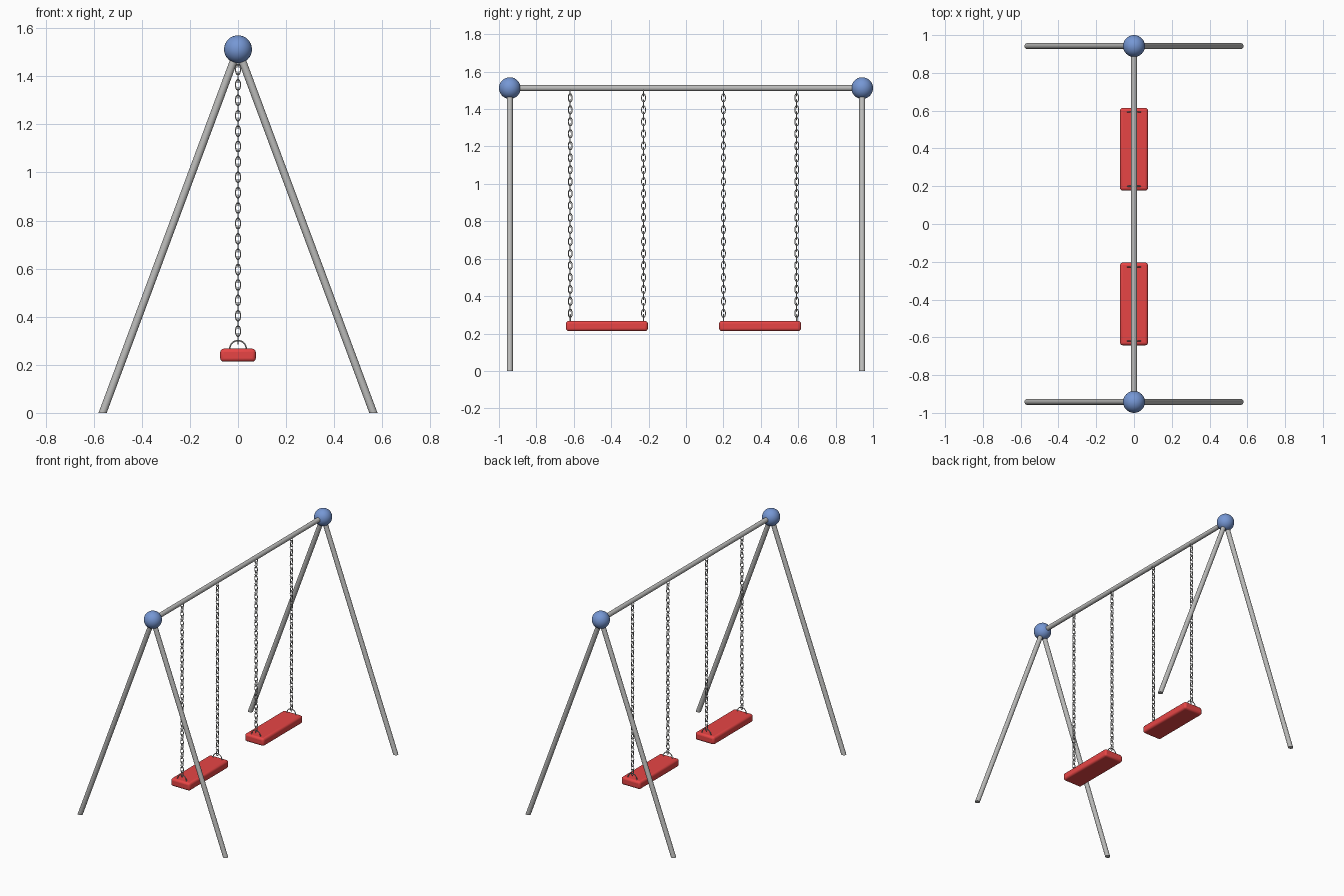
import bpy, bmesh
from math import pi, hypot, sin
from mathutils import Matrix

cube = bpy.data.objects.get("Cube")
if cube:
    bpy.data.objects.remove(cube, do_unlink=True)


def material(name, color):
    m = bpy.data.materials.new(name)
    m.use_nodes = True
    m.diffuse_color = (*color, 1)
    m.node_tree.nodes["Principled BSDF"].inputs["Base Color"].default_value = (*color, 1)
    return m


steel = material("grey steel", (0.5, 0.5, 0.49))
blue = material("blue", (0.18, 0.31, 0.66))
red = material("red", (0.8, 0.06, 0.06))

TOP, END_Y, PIPE = 1.512, 0.942, 0.016


def make(name, bm, mat, location=(0, 0, 0)):
    mesh = bpy.data.meshes.new(name)
    bm.to_mesh(mesh)
    bm.free()
    mesh.materials.append(mat)
    return place(name, mesh, location)


def place(name, mesh, location):
    ob = bpy.data.objects.new(name, mesh)
    ob.location = location
    bpy.context.collection.objects.link(ob)
    bpy.ops.object.select_all(action='DESELECT')
    ob.select_set(True)
    bpy.context.view_layer.objects.active = ob
    bpy.ops.object.shade_smooth_by_angle(angle=pi / 3)
    return ob


def pipe(length, matrix=Matrix()):
    bm = bmesh.new()
    bmesh.ops.create_cone(bm, cap_ends=True, segments=24, radius1=PIPE,
                          radius2=PIPE, depth=length, matrix=matrix)
    return bm


def ring(half_width, half_height, wire, segments, sides=8):
    """Upright oval ring of round wire in the xz plane."""
    bm = bmesh.new()
    loops = []
    for i in range(segments):
        angle = 2 * pi * i / segments
        lift = (half_height - half_width) * -sin(angle)
        matrix = (Matrix.Translation((0, 0, lift)) @ Matrix.Rotation(angle, 4, 'Y')
                  @ Matrix.Translation((half_width, 0, 0)))
        loops.append(bmesh.ops.create_circle(bm, segments=sides, radius=wire,
                                             matrix=matrix)["verts"])
    for a, b in zip(loops, loops[1:] + loops[:1]):
        for k in range(sides):
            n = (k + 1) % sides
            bm.faces.new((a[k], a[n], b[n], b[k]))
    bmesh.ops.recalc_face_normals(bm, faces=bm.faces)
    return bm


# Top bar
make("top_bar", pipe(2 * END_Y, Matrix.Rotation(pi / 2, 4, 'X')), steel, (0, 0, TOP))

# End frames: a ball joint and two splayed legs cut level with the ground
foot_x = 0.563
for end, y in (("front", -END_Y), ("back", END_Y)):
    bm = bmesh.new()
    bmesh.ops.create_uvsphere(bm, u_segments=32, v_segments=16, radius=0.058)
    make(end + "_ball_joint", bm, blue, (0, y, TOP))
    for side, s in (("left", 1), ("right", -1)):
        bm = pipe(TOP)
        for v in bm.verts:
            v.co.x *= hypot(foot_x, TOP) / TOP
            v.co.x -= s * foot_x * v.co.z / TOP
        make(f"{end}_{side}_leg", bm, steel, (s * foot_x / 2, y, TOP / 2))

# Chains: two interleaved runs of oval links
LINKS, PITCH = 19, 0.064


def chain_half(name, y, z, angle):
    ob = make(name, ring(0.0105, 0.022, 0.0026, 20), steel, (0, y, z))
    ob.rotation_euler.z = angle
    array = ob.modifiers.new("Links", 'ARRAY')
    array.count = LINKS
    array.use_relative_offset = False
    array.use_constant_offset = True
    array.constant_offset_displace = (0, 0, -PITCH)


# Swings: rounded seat, two brackets, two chains of alternating links
for swing, y in (("front", -0.423), ("back", 0.396)):
    bm = bmesh.new()
    bmesh.ops.create_cube(bm, size=1, matrix=Matrix.Diagonal((0.148, 0.438, 0.054, 1)))
    seat = make(swing + "_seat", bm, red, (0, y, 0.24))
    bevel = seat.modifiers.new("Rounded edges", 'BEVEL')
    bevel.width = 0.014
    bevel.segments = 3
    for end, dy in (("front", -0.196), ("back", 0.196)):
        tag = f"{swing}_swing_{end}"
        make(tag + "_bracket", ring(0.034, 0.034, 0.003, 32), steel, (0, y + dy, 0.267))
        chain_half(tag + "_chain_wide_links", y + dy, 1.492, 0)
        chain_half(tag + "_chain_edge_links", y + dy, 1.46, pi / 2)
